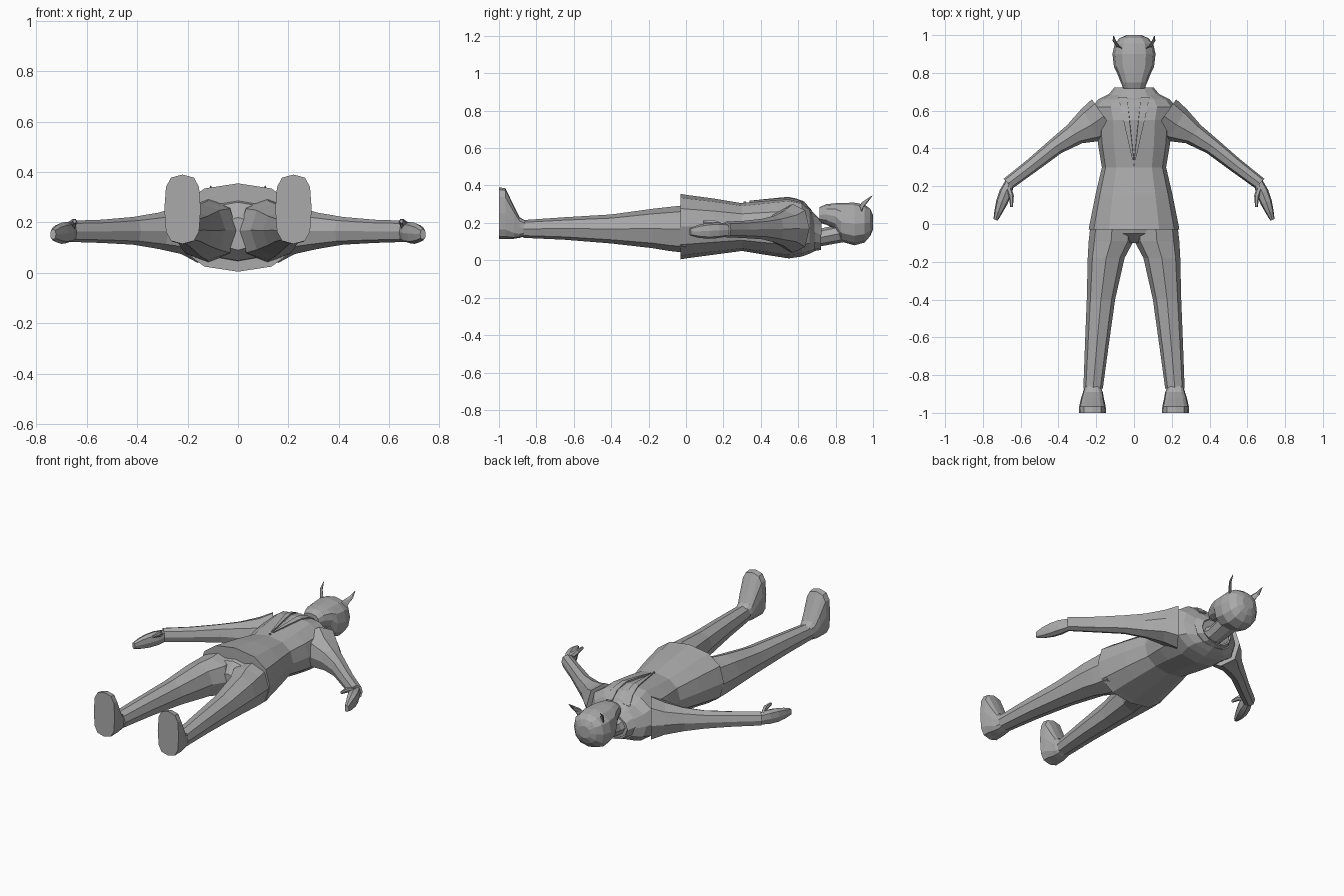
import bpy, bmesh, math
from mathutils import Vector
from mathutils.bvhtree import BVHTree

cube = bpy.data.objects.get("Cube")
if cube:
    bpy.data.objects.remove(cube, do_unlink=True)

grey = bpy.data.materials.new("plain grey")
grey.use_nodes = True
grey.diffuse_color = (0.4, 0.4, 0.4, 1)
grey.node_tree.nodes["Principled BSDF"].inputs["Base Color"].default_value = (0.4, 0.4, 0.4, 1)


def finish(name, bm, mirror=False, thickness=0):
    bmesh.ops.recalc_face_normals(bm, faces=bm.faces[:])
    mesh = bpy.data.meshes.new(name)
    bm.to_mesh(mesh)
    bm.free()
    mesh.materials.append(grey)
    ob = bpy.data.objects.new(name, mesh)
    bpy.context.collection.objects.link(ob)
    if thickness:
        mod = ob.modifiers.new("thickness", "SOLIDIFY")
        mod.thickness = thickness
        mod.offset = 0
    if mirror:
        ob.modifiers.new("mirror", "MIRROR")
    return ob


def signed_pow(v, p):
    return math.copysign(abs(v) ** p, v)


def loft(name, sections, sides=12, power=1.0, caps=True, **kw):
    """Join rings given as (centre, half width, half height, yaw in degrees)."""
    bm = bmesh.new()
    rings = []
    for centre, w, h, yaw in sections:
        across = Vector((math.cos(math.radians(yaw)), math.sin(math.radians(yaw)), 0))
        ring = []
        for i in range(sides):
            a = math.tau * i / sides
            p = Vector(centre) + across * w * signed_pow(math.cos(a), power)
            p.z += h * signed_pow(math.sin(a), power)
            ring.append(bm.verts.new(p))
        rings.append(ring)
    for r, s in zip(rings, rings[1:]):
        for i in range(sides):
            j = (i + 1) % sides
            bm.faces.new((r[i], r[j], s[j], s[i]))
    if caps:
        bm.faces.new(rings[0])
        bm.faces.new(rings[-1])
    return finish(name, bm, **kw)


def along_body(rows):
    """Rows of (y, left x, right x, low z, high z) as loft sections."""
    return [(((a + b) / 2, y, (lo + hi) / 2), (b - a) / 2, (hi - lo) / 2, 0)
            for y, a, b, lo, hi in rows]


def centred(rows):
    return along_body([(y, -w, w, lo, hi) for y, w, lo, hi in rows])


# Jacket body, hem to shoulders
jacket = loft("jacket", centred([
    (-.03, .24, .005, .355), (.0, .235, .01, .35), (.15, .205, .03, .33),
    (.30, .17, .05, .305), (.42, .19, .03, .32), (.55, .20, .01, .335),
    (.62, .22, .02, .32), (.66, .19, .035, .28), (.69, .13, .05, .23)]), power=.85)

# Open collar around the neck
loft("collar", centred([(.66, .15, .05, .27), (.72, .10, .06, .21)]),
     caps=False, thickness=.01)

# Pelvis and trouser legs
loft("pelvis", centred([(.02, .21, .04, .30), (-.05, .18, .05, .28), (-.10, .06, .09, .22)]))
loft("trouser_legs", along_body([
    (.0, .0, .23, .04, .295), (-.09, .002, .24, .05, .285), (-.18, .05, .245, .065, .275),
    (-.40, .10, .25, .09, .245), (-.65, .135, .26, .11, .23),
    (-.87, .165, .268, .12, .215)]), sides=8, power=.85, mirror=True)

# Shoes with flat soles and toes pointing up
loft("shoes", along_body([
    (-1, .148, .292, .115, .39), (-.965, .15, .29, .115, .385), (-.92, .16, .28, .115, .29),
    (-.89, .165, .27, .12, .23), (-.855, .18, .26, .13, .21)]), power=.65, mirror=True)

# Sleeves from shoulder to wrist, then hands and thumbs
loft("sleeves", [
    ((.16, .57, .17), .11, .13, 55), ((.225, .525, .17), .10, .095, 58),
    ((.315, .475, .167), .062, .072, 50), ((.415, .41, .167), .046, .055, 48),
    ((.54, .31, .165), .039, .046, 48), ((.665, .215, .165), .035, .042, 45)],
    sides=8, power=.85, mirror=True)
loft("hands", [
    ((.655, .225, .162), .026, .034, 40), ((.68, .165, .16), .034, .042, 25),
    ((.70, .115, .157), .031, .042, 22), ((.718, .065, .155), .022, .034, 20),
    ((.733, .022, .153), .012, .02, 20)], sides=8, power=.75, mirror=True)
loft("thumbs", [
    ((.665, .195, .18), .018, .02, 20), ((.65, .15, .2), .014, .016, 0),
    ((.648, .09, .205), .007, .009, 0)], sides=6, mirror=True)

# Neck and head
loft("neck", centred([(.62, .075, .07, .20), (.72, .06, .075, .17), (.86, .07, .10, .20)]), sides=8)
head = loft("head", centred([
    (.715, .055, .20, .285), (.75, .07, .19, .30), (.80, .09, .165, .305),
    (.83, .106, .10, .307), (.90, .114, .08, .308), (.955, .102, .095, .298),
    (.985, .075, .13, .275), (1.0, .038, .165, .24)]), power=.85)

# Curved horns on the brow
loft("horns", [
    ((.072, .932, .27), .024, .022, 20), ((.085, .943, .295), .021, .015, 30),
    ((.102, .965, .315), .012, .012, 20), ((.108, .996, .345), .002, .002, 0)],
    sides=6, mirror=True)

# Lapels laid over the chest, edging the V opening
bm = bmesh.new()
bm.from_mesh(jacket.data)
surface = BVHTree.FromBMesh(bm)
bm.free()


def chest_point(x, y):
    hit = surface.ray_cast(Vector((x, y, 1)), Vector((0, 0, -1)))[0]
    return hit + Vector((0, 0, .004))


bm = bmesh.new()
pairs = []
for i in range(9):
    t = i / 8
    y = .34 + .33 * t
    pairs.append([bm.verts.new(chest_point(x, y)) for x in (.001 + .035 * t, .008 + .075 * t)])
for a, b in zip(pairs, pairs[1:]):
    bm.faces.new((a[0], a[1], b[1], b[0]))
finish("lapels", bm, mirror=True, thickness=.009)

# Jacket button
top = chest_point(0, .315)
bm = bmesh.new()
bmesh.ops.create_cone(bm, cap_ends=True, segments=8, radius1=.007, radius2=.006, depth=.008)
bmesh.ops.translate(bm, verts=bm.verts[:], vec=top)
finish("button", bm)
